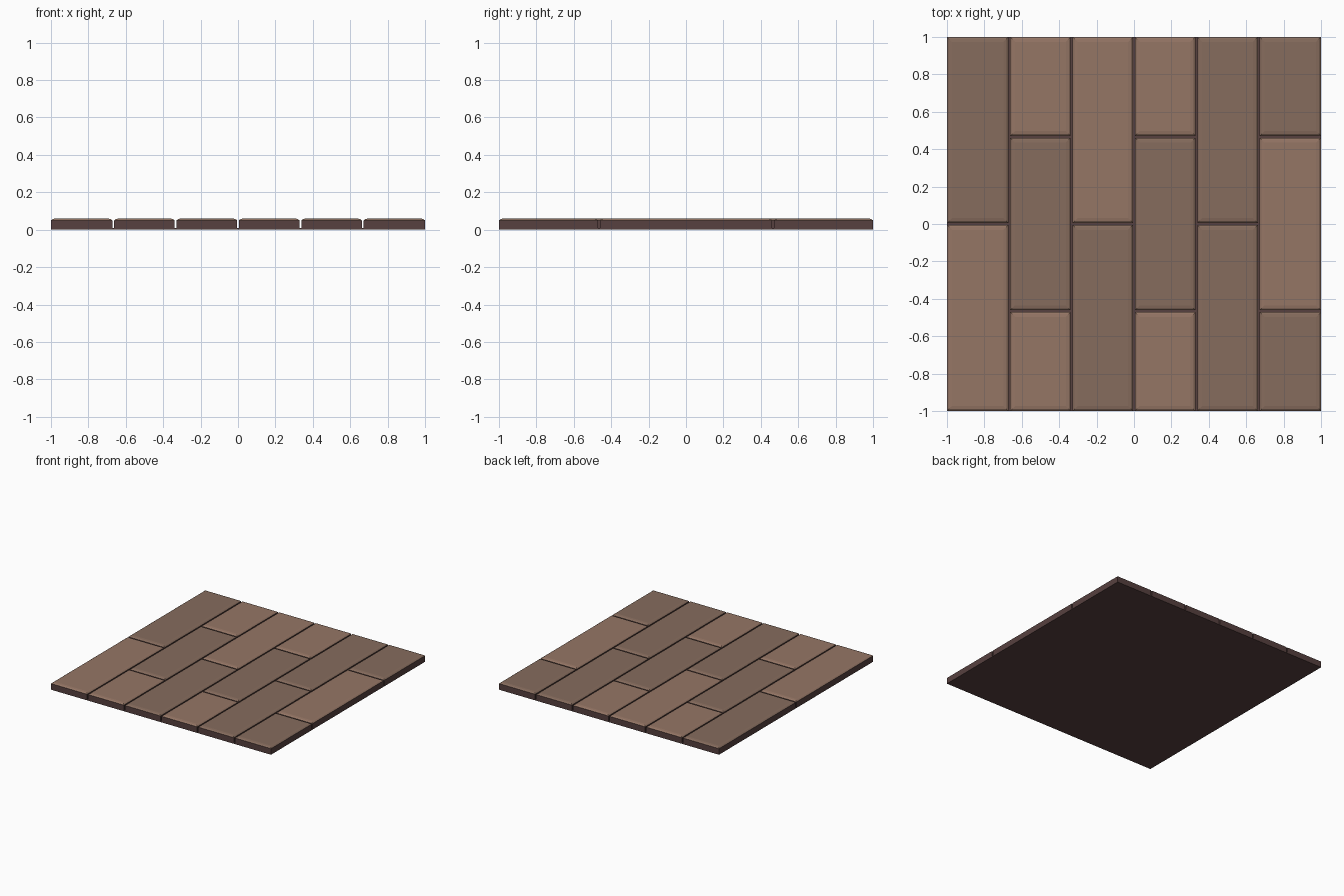
import bpy, bmesh

if "Cube" in bpy.data.objects:
    bpy.data.objects.remove(bpy.data.objects["Cube"])

def material(name, rgb):
    m = bpy.data.materials.new(name)
    m.diffuse_color = (*rgb, 1)
    m.use_nodes = True
    m.node_tree.nodes["Principled BSDF"].inputs["Base Color"].default_value = m.diffuse_color
    return m

LIGHT = material("light_wood", (0.30, 0.18, 0.13))
DARK = material("dark_wood", (0.24, 0.15, 0.11))
EDGE = material("edge_wood", (0.095, 0.052, 0.05))
GAP, BASE = 0.005, 0.008
# edge profile: (inset, height) from the bottom to the flat top
PROFILE = [(0, BASE), (0, 0.05), (0.01, 0.0575), (0.026, 0.06)]

def add_object(name, bm, mats):
    me = bpy.data.meshes.new(name)
    bm.to_mesh(me)
    bm.free()
    for m in mats:
        me.materials.append(m)
    ob = bpy.data.objects.new(name, me)
    bpy.context.collection.objects.link(ob)

def plank(name, x0, x1, y0, y1, mat):
    bm = bmesh.new()
    rings = []
    for d, z in PROFILE:
        corners = [(x0 + d, y0 + d), (x1 - d, y0 + d), (x1 - d, y1 - d), (x0 + d, y1 - d)]
        rings.append([bm.verts.new((x, y, z)) for x, y in corners])
    for level, (a, b) in enumerate(zip(rings, rings[1:])):
        for i in range(4):
            j = (i + 1) % 4
            f = bm.faces.new((a[i], a[j], b[j], b[i]))
            f.material_index = 1 if level == 0 else 0
    bm.faces.new(rings[-1])
    bm.faces.new(rings[0][::-1]).material_index = 1
    add_object(name, bm, [mat, EDGE])

# dark backing slab
bm = bmesh.new()
bmesh.ops.create_cube(bm, size=1)
bmesh.ops.scale(bm, vec=(2, 2, BASE), verts=bm.verts)
bmesh.ops.translate(bm, vec=(0, 0, BASE / 2), verts=bm.verts)
add_object("backing", bm, [EDGE])

# six staggered columns; tones listed front to back
def inner(v, step):
    return v if abs(v) > 0.999 else v + step * GAP

TONES = ["LD", "LDL", "DL", "LDL", "DD", "DLD"]
for c, tones in enumerate(TONES):
    cuts = [-1, 0, 1] if len(tones) == 2 else [-1, -0.466, 0.466, 1]
    x0, x1 = inner(-1 + c / 3, 1), inner(-1 + (c + 1) / 3, -1)
    for r, t in enumerate(tones):
        plank(f"plank_{c + 1}_{r + 1}", x0, x1, inner(cuts[r], 1), inner(cuts[r + 1], -1),
              LIGHT if t == "L" else DARK)
